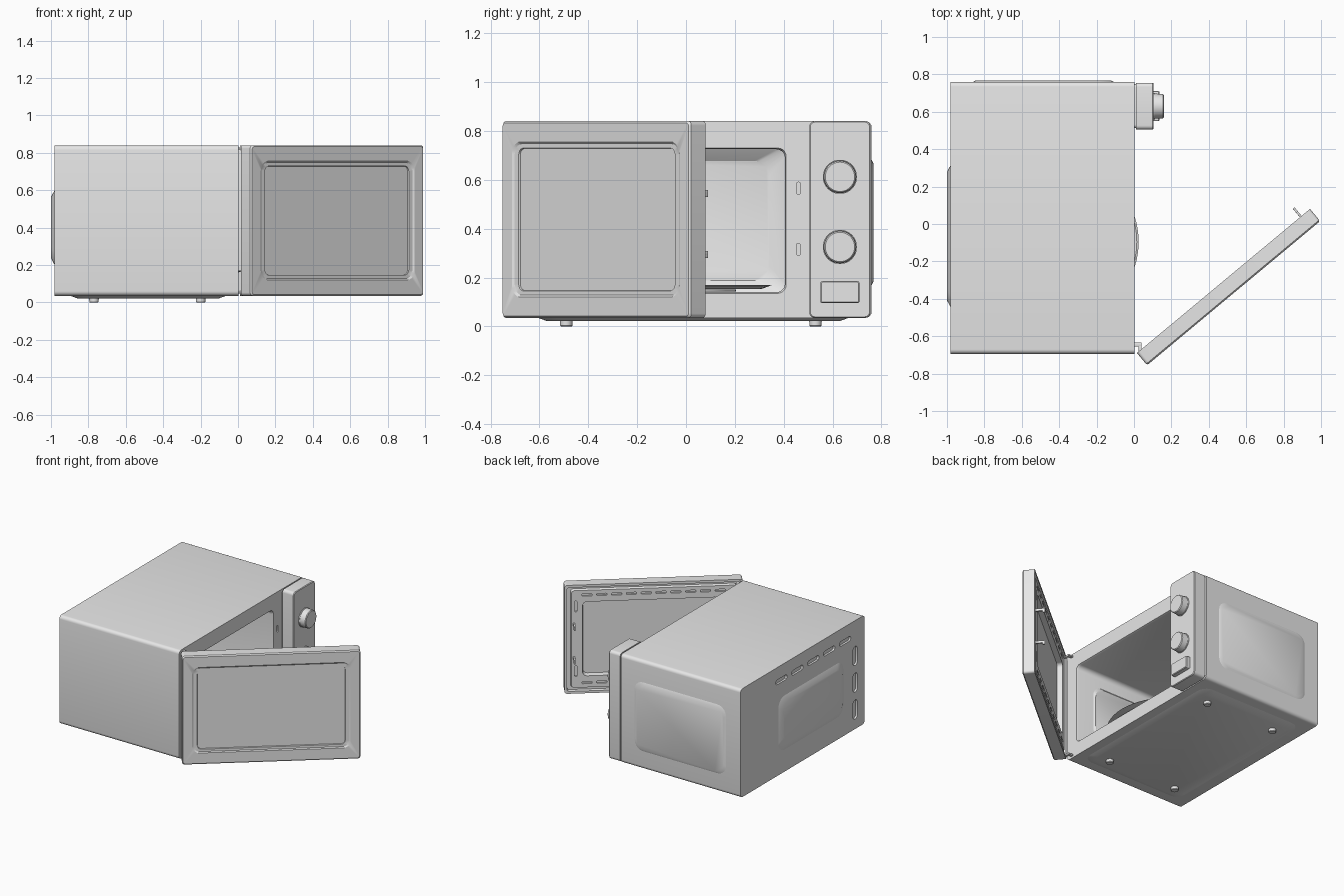
import bpy, bmesh, math
from mathutils import Matrix, Vector

cube = bpy.data.objects.get("Cube")
if cube:
    bpy.data.objects.remove(cube, do_unlink=True)

grey = bpy.data.materials.new("light_grey")
grey.use_nodes = True
grey.diffuse_color = (0.8, 0.8, 0.8, 1)
grey.node_tree.nodes["Principled BSDF"].inputs["Base Color"].default_value = (0.8, 0.8, 0.8, 1)


def frame(u, v, d, origin=(0, 0, 0)):
    m = Matrix((u, v, d)).transposed().to_4x4()
    m.translation = origin
    return m


X = frame((0, 1, 0), (0, 0, 1), (1, 0, 0))   # profile in y-z, depth along x
Y = frame((1, 0, 0), (0, 0, 1), (0, 1, 0))   # profile in x-z, depth along y
Z = frame((1, 0, 0), (0, 1, 0), (0, 0, 1))   # profile in x-y, depth along z


def rounded_rect(u, v, w, h, r, seg):
    pts = []
    for k, (sx, sy) in enumerate(((1, 1), (-1, 1), (-1, -1), (1, -1))):
        for i in range(seg + 1):
            a = (k + i / seg) * math.pi / 2
            pts.append((u + sx * (w / 2 - r) + r * math.cos(a),
                        v + sy * (h / 2 - r) + r * math.sin(a)))
    return pts


def add_loft(bm, axes, centre, rings, seg=5):
    """Skin rounded rectangles (width, height, radius, depth) and cap both ends."""
    loops = []
    for w, h, r, d in rings:
        loops.append([bm.verts.new(axes @ Vector((*p, d)))
                      for p in rounded_rect(*centre, w, h, r, seg)])
    n = len(loops[0])
    for a, b in zip(loops, loops[1:]):
        for i in range(n):
            j = (i + 1) % n
            bm.faces.new((a[i], a[j], b[j], b[i]))
    bm.faces.new(loops[0])
    bm.faces.new(loops[-1])


def finish(name, bm):
    bmesh.ops.remove_doubles(bm, verts=bm.verts, dist=1e-5)
    bmesh.ops.recalc_face_normals(bm, faces=bm.faces)
    me = bpy.data.meshes.new(name)
    bm.to_mesh(me)
    bm.free()
    me.materials.append(grey)
    ob = bpy.data.objects.new(name, me)
    bpy.context.collection.objects.link(ob)
    return ob


def smooth(ob):
    bpy.ops.object.select_all(action="DESELECT")
    ob.select_set(True)
    bpy.context.view_layer.objects.active = ob
    bpy.ops.object.shade_smooth_by_angle(angle=math.radians(30))


def loft(name, axes, centre, rings, seg=5):
    bm = bmesh.new()
    add_loft(bm, axes, centre, rings, seg)
    ob = finish(name, bm)
    smooth(ob)
    return ob


def disc(name, axes, centre, steps, seg=10):
    return loft(name, axes, centre, [(2 * r, 2 * r, r, d) for r, d in steps], seg)


def slot_cut(ob, slots):
    """Cut (axes, centre, width, height, near, far) slots out of an object."""
    bm = bmesh.new()
    for axes, centre, w, h, near, far in slots:
        r = min(w, h) * 0.4
        add_loft(bm, axes, centre, [(w, h, r, near), (w, h, r, far)], 3)
    cutter = finish("slot_cutter", bm)
    cutter.hide_render = True
    mod = ob.modifiers.new("slots", "BOOLEAN")
    mod.operation = "DIFFERENCE"
    mod.solver = "EXACT"
    mod.object = cutter
    bpy.context.view_layer.objects.active = ob
    bpy.ops.object.modifier_apply(modifier=mod.name)
    bpy.data.objects.remove(cutter, do_unlink=True)
    smooth(ob)


def bump(name, axes, centre, w, h, base, top, slope):
    r = 0.07
    loft(name, axes, centre, [(w, h, r, base), (w - slope, h - slope, r, top)])


# Casing: outer skin, front face and cavity in one closed skin
bm = bmesh.new()
outer, inner = (0.0325, 0.4375), (-0.095, 0.4325)
shell = [(1.455, 0.805, 0.025, -0.98), (1.455, 0.805, 0.025, 0.003)]
hole = [(1.01, 0.595, 0.035, 0.003), (1.0, 0.585, 0.035, -0.01),
        (1.0, 0.585, 0.035, -0.83), (0.87, 0.49, 0.06, -0.87)]
loops = []
for centre, rings in ((outer, shell), (inner, hole)):
    for w, h, r, d in rings:
        loops.append([bm.verts.new(X @ Vector((*p, d)))
                      for p in rounded_rect(*centre, w, h, r, 5)])
for a, b in zip(loops, loops[1:]):
    for i in range(len(a)):
        j = (i + 1) % len(a)
        bm.faces.new((a[i], a[j], b[j], b[i]))
bm.faces.new(loops[0])
bm.faces.new(loops[-1])
casing = finish("casing", bm)

# Rear vents and latch openings
slots = [(X, (0.28 - 0.187 * i, 0.73), 0.13, 0.035, -1.0, -0.965) for i in range(5)]
slots += [(X, (-0.585, z), 0.05, 0.14, -1.0, -0.965) for z in (0.18, 0.38, 0.577)]
slots += [(X, (0.46, z), 0.014, 0.05, -0.04, 0.02) for z in (0.315, 0.565)]
slot_cut(casing, slots)

# Pressed panels on the casing
bump("rear_bulge", X, (-0.065, 0.4), 0.78, 0.42, -0.975, -0.999, 0.09)
bump("side_bulge", Y, (-0.485, 0.425), 0.77, 0.53, 0.755, 0.768, 0.05)
bump("cavity_wall_panel", Y, (-0.43, 0.43), 0.6, 0.42, -0.605, -0.585, 0.05)
bump("base_plate", Z, (-0.48, 0.03), 0.86, 1.3, 0.04, 0.022, 0.1)

# Feet
for x in (-0.77, -0.2):
    for y in (-0.49, 0.53):
        disc("foot", Z, (x, y), [(0.026, 0.03), (0.025, 0.003), (0.022, 0)], 5)

# Turntable, hub and roller ring
disc("turntable", Z, (-0.42, -0.095),
     [(0.4, 0.152), (0.44, 0.166), (0.445, 0.166), (0.435, 0.17), (0.4, 0.157)], 14)
disc("turntable_hub", Z, (-0.42, -0.095), [(0.06, 0.135), (0.06, 0.153)], 6)
disc("roller_ring", Z, (-0.42, -0.095), [(0.3, 0.142), (0.3, 0.15)], 12)

# Control panel with a recessed joint
panel = (0.63, 0.4375)
loft("panel_joint", X, panel, [(0.235, 0.78, 0.02, 0), (0.235, 0.78, 0.02, 0.02)])
loft("control_panel", X, panel, [(0.25, 0.805, 0.022, 0.012), (0.25, 0.805, 0.022, 0.1),
                                 (0.242, 0.797, 0.02, 0.105)])
for z in (0.325, 0.612):
    disc("knob", X, (0.63, z), [(0.07, 0.1), (0.07, 0.112), (0.067, 0.112),
                                (0.065, 0.155), (0.06, 0.16)])
loft("door_button", X, (0.63, 0.14), [(0.16, 0.09, 0.008, 0.1), (0.16, 0.09, 0.008, 0.132),
                                      (0.152, 0.082, 0.006, 0.137)])

# Open door: outer face at depth 0, inner face at negative depth
along = Vector((0.925, 0.77, 0)).normalized()
out = Vector((along.y, -along.x, 0))
D = frame(along, (0, 0, 1), out, (0.07, -0.755, 0))
mid, zc = 0.602, 0.4375
door = loft("door", D, (mid, zc), [
    (0.995, 0.58, 0.025, -0.014), (1.0, 0.585, 0.03, -0.006),
    (1.05, 0.62, 0.045, -0.006), (1.07, 0.635, 0.05, 0),
    (1.19, 0.79, 0.015, 0), (1.204, 0.805, 0.018, -0.008), (1.204, 0.805, 0.018, -0.085),
    (1.17, 0.77, 0.015, -0.085), (1.165, 0.765, 0.015, -0.06),
    (1.12, 0.73, 0.02, -0.06), (1.11, 0.72, 0.02, -0.082),
    (0.96, 0.55, 0.03, -0.082), (0.95, 0.54, 0.03, -0.045)])

# Slots around the inside of the door
slots = [(D, (mid - 0.45 + 0.1 * i, zc + s * 0.325), 0.07, 0.016, -0.1, -0.07)
         for i in range(10) for s in (-1, 1)]
slots += [(D, (mid + 0.525, z), 0.016, 0.08, -0.1, -0.07) for z in (0.2, 0.68)]
slot_cut(door, slots)

# Latch hooks with a turned-down tip
for z in (0.3, 0.55):
    loft("latch_arm", D, (1.14, z), [(0.012, 0.018, 0.002, -0.075), (0.012, 0.018, 0.002, -0.142)], 2)
    loft("latch_tip", D, (1.14, z - 0.006), [(0.012, 0.03, 0.002, -0.13), (0.012, 0.03, 0.002, -0.145)], 2)

# Hinges
for z in (0.055, 0.82):
    loft("hinge_arm", X, (-0.645, z), [(0.022, 0.012, 0.003, -0.01), (0.022, 0.012, 0.003, 0.04)], 2)
    loft("hinge_leaf", X, (-0.665, z), [(0.06, 0.012, 0.003, 0.025), (0.06, 0.012, 0.003, 0.04)], 2)
